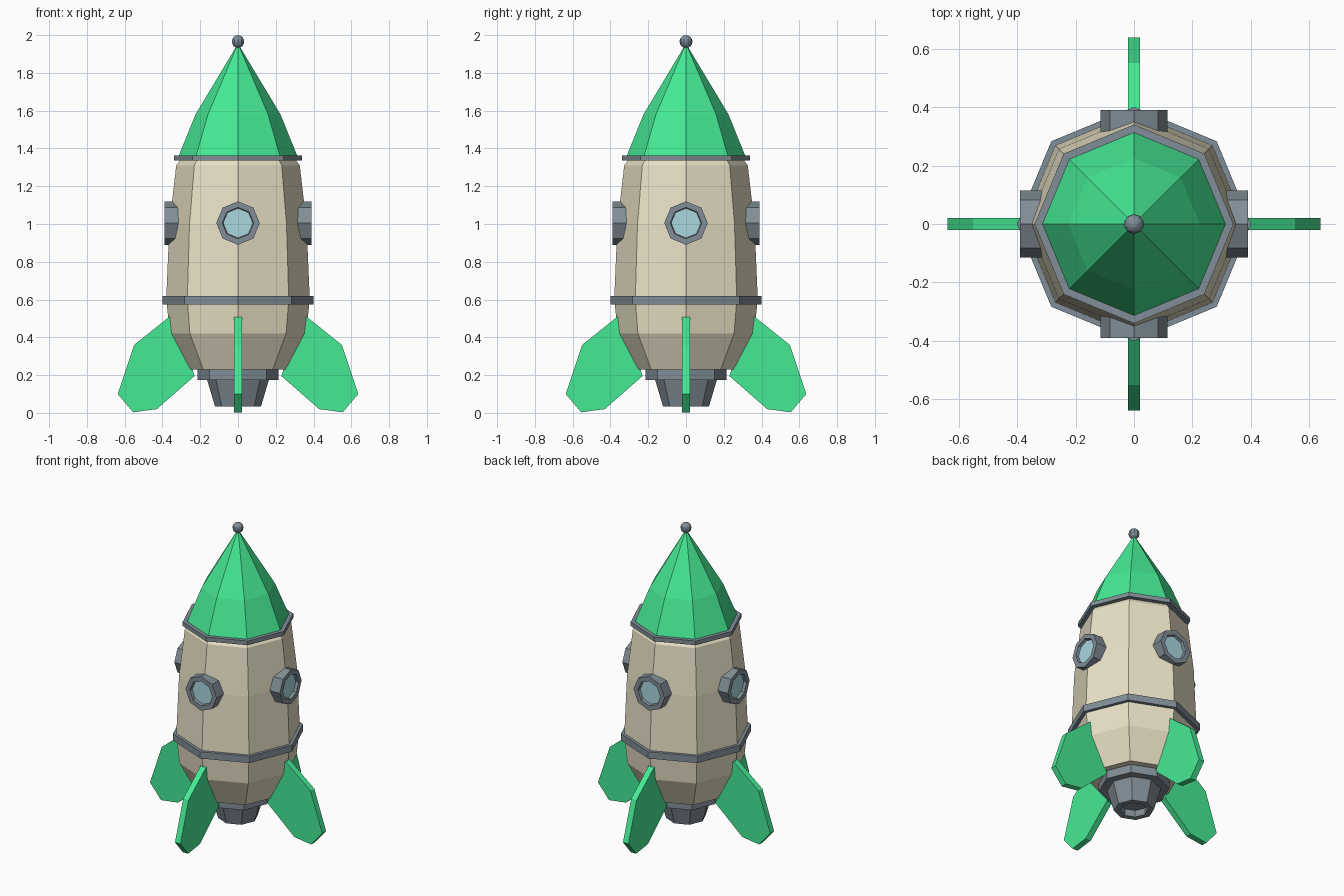
import bpy, bmesh
from math import pi, cos, sin
from mathutils import Matrix

if "Cube" in bpy.data.objects:
    bpy.data.objects.remove(bpy.data.objects["Cube"])


def material(name, color):
    m = bpy.data.materials.new(name)
    m.diffuse_color = (*color, 1)
    m.use_nodes = True
    m.node_tree.nodes["Principled BSDF"].inputs["Base Color"].default_value = m.diffuse_color
    return m


GREEN = material("green_paint", (0.06, 0.82, 0.30))
CREAM = material("cream_paint", (0.82, 0.76, 0.57))
STEEL = material("steel", (0.22, 0.27, 0.31))
GLASS = material("glass", (0.40, 0.68, 0.74))


def finish(name, bm, mat, matrix=Matrix()):
    bmesh.ops.recalc_face_normals(bm, faces=bm.faces)
    mesh = bpy.data.meshes.new(name)
    bm.to_mesh(mesh)
    bm.free()
    mesh.transform(matrix)
    mesh.materials.append(mat)
    obj = bpy.data.objects.new(name, mesh)
    bpy.context.collection.objects.link(obj)
    return obj


def lathe(name, profile, mat, matrix=Matrix(), sides=8):
    """Spin (radius, height) points around z; radius 0 gives a pole."""
    bm = bmesh.new()
    rings = []
    for r, z in profile:
        n = sides if r > 0 else 1
        rings.append([bm.verts.new((r * cos(2 * pi * i / sides),
                                    r * sin(2 * pi * i / sides), z)) for i in range(n)])
    for a, b in zip(rings, rings[1:]):
        for i in range(sides):
            j = (i + 1) % sides
            corners = [a[i % len(a)], a[j % len(a)], b[j % len(b)], b[i % len(b)]]
            bm.faces.new(list(dict.fromkeys(corners)))
    return finish(name, bm, mat, matrix)


# Hull, nose and tip
lathe("hull", [(0, 0.23), (0.26, 0.23), (0.36, 0.42), (0.38, 0.60), (0.363, 1.0),
               (0.327, 1.31), (0.305, 1.34), (0, 1.34)], CREAM)
lathe("nose_cone", [(0, 1.355), (0.316, 1.355), (0.225, 1.58), (0, 1.955)], GREEN)
bm = bmesh.new()
bmesh.ops.create_uvsphere(bm, u_segments=10, v_segments=8, radius=0.034)
finish("tip_ball", bm, STEEL, Matrix.Translation((0, 0, 1.966)))

# Bands around the hull
lathe("upper_band", [(0, 1.335), (0.34, 1.335), (0.34, 1.363), (0, 1.363)], STEEL)
lathe("lower_band", [(0.36, 0.575), (0.40, 0.575), (0.40, 0.62), (0.36, 0.62)], STEEL)

# Engine collar and hollow nozzle
lathe("engine_collar", [(0, 0.175), (0.215, 0.175), (0.215, 0.23), (0, 0.23)], STEEL)
lathe("nozzle", [(0.165, 0.18), (0.122, 0.035), (0.085, 0.035), (0.085, 0.08), (0, 0.08)], STEEL)

# Four fins and four portholes
FIN = [(0.23, 0.195), (0.43, 0.02), (0.555, 0.003), (0.637, 0.10),
       (0.55, 0.36), (0.365, 0.508), (0.33, 0.508)]
for k, side in enumerate(("right", "back", "left", "front")):
    turn = Matrix.Rotation(k * pi / 2, 4, 'Z')

    bm = bmesh.new()
    face = bm.faces.new([bm.verts.new((x, -0.02, z)) for x, z in FIN])
    ext = bmesh.ops.extrude_face_region(bm, geom=[face])["geom"]
    bmesh.ops.translate(bm, vec=(0, 0.04, 0),
                        verts=[v for v in ext if isinstance(v, bmesh.types.BMVert)])
    finish(f"{side}_fin", bm, GREEN, turn)

    outward = turn @ Matrix.Translation((0, 0, 1.005)) @ Matrix.Rotation(pi / 2, 4, 'Y')
    lathe(f"{side}_porthole_rim", [(0.115, 0.30), (0.115, 0.39), (0.083, 0.39), (0.078, 0.37)],
          STEEL, outward)
    lathe(f"{side}_porthole_glass", [(0.08, 0.372), (0, 0.372)], GLASS, outward)
